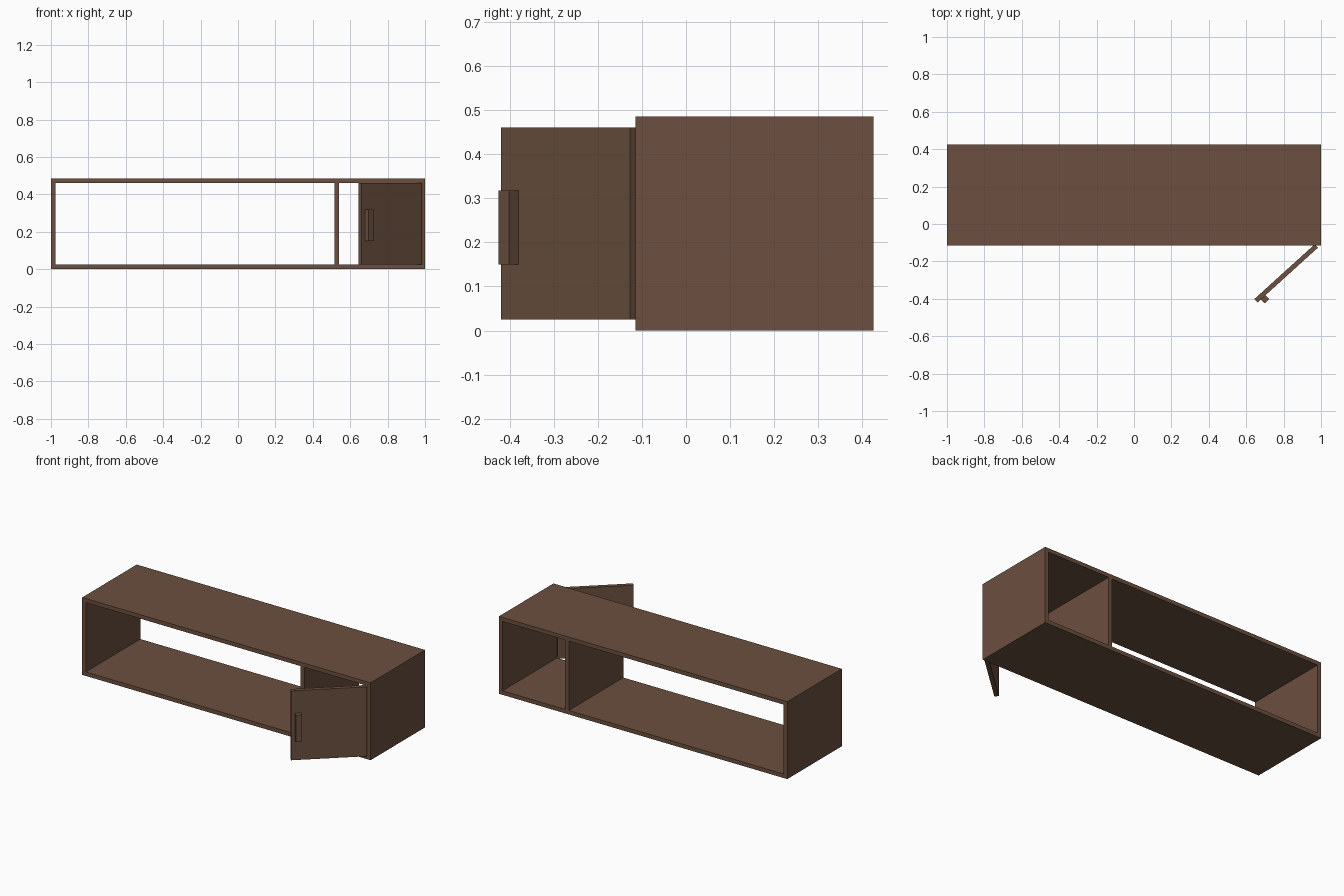
import bpy, bmesh, math
from mathutils import Matrix

if "Cube" in bpy.data.objects:
    bpy.data.objects.remove(bpy.data.objects["Cube"])

wood = bpy.data.materials.new("brown_wood")
wood.diffuse_color = (0.15, 0.08, 0.05, 1)
wood.use_nodes = True
wood.node_tree.nodes["Principled BSDF"].inputs["Base Color"].default_value = wood.diffuse_color

Y0, Y1 = -0.115, 0.425     # cabinet front and back
H, T = 0.485, 0.025        # cabinet height, board thickness


def finish(name, bm):
    bmesh.ops.recalc_face_normals(bm, faces=bm.faces)
    me = bpy.data.meshes.new(name)
    bm.to_mesh(me)
    bm.free()
    ob = bpy.data.objects.new(name, me)
    me.materials.append(wood)
    bpy.context.collection.objects.link(ob)
    return ob


def box(name, lo, hi):
    bm = bmesh.new()
    bmesh.ops.create_cube(bm, size=1)
    for v in bm.verts:
        v.co = [(l + h) / 2 + c * (h - l) for l, h, c in zip(lo, hi, v.co)]
    return finish(name, bm)


# Open-backed carcass: rectangular ring extruded from front to back
bm = bmesh.new()
rings = []
for inset in (0, T):
    rect = [(-1 + inset, inset), (1 - inset, inset), (1 - inset, H - inset), (-1 + inset, H - inset)]
    rings.append([bm.verts.new((x, Y0, z)) for x, z in rect])
outer, inner = rings
for i in range(4):
    j = (i + 1) % 4
    bm.faces.new((outer[i], outer[j], inner[j], inner[i]))
ext = bmesh.ops.extrude_face_region(bm, geom=bm.faces[:])
bmesh.ops.translate(bm, vec=(0, Y1 - Y0, 0),
                    verts=[g for g in ext["geom"] if isinstance(g, bmesh.types.BMVert)])
finish("carcass", bm)

# Upright divider
box("divider", (0.515, Y0, T), (0.54, Y1, H - T))

# Open door and its handle, modelled closed with the outer hinge corner at the origin
door = box("door", (-0.435, 0, T), (0, T, H - T))
handle = box("door_handle", (-0.411, -0.029, 0.15), (-0.377, 0, 0.318))
for ob in (door, handle):
    ob.matrix_world = Matrix.Translation((0.983, -0.127, 0)) @ Matrix.Rotation(math.radians(42.2), 4, "Z")
